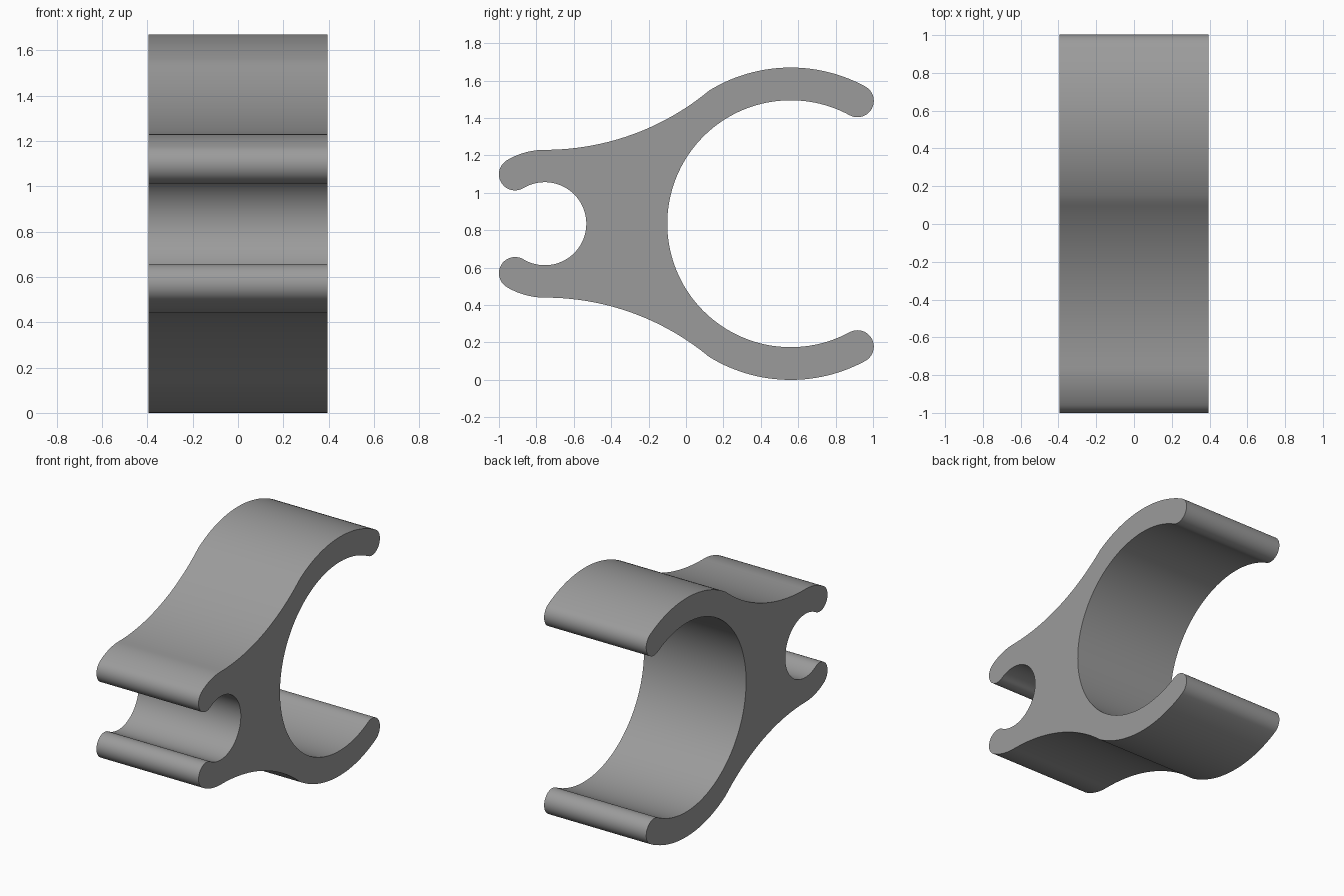
import bpy, bmesh, math
from math import radians, sin, cos

if "Cube" in bpy.data.objects:
    bpy.data.objects.remove(bpy.data.objects["Cube"])

HALF_W = 0.395          # half of the extruded width
MID = 0.835             # height of the symmetry plane
BIG_Y, BIG_IN, BIG_OUT = 0.56, 0.66, 0.835
SMALL_Y, SMALL_IN, SMALL_OUT = -0.755, 0.222, 0.395
BIG_END, SMALL_END, JOIN = 61.5, 121.0, 121.5   # angles in degrees


def arc(cy, cz, r, a0, a1, n):
    """Points on an arc in the side plane, heights relative to the symmetry plane."""
    return [(cy + r * cos(radians(a0 + (a1 - a0) * i / n)),
             cz + r * sin(radians(a0 + (a1 - a0) * i / n))) for i in range(n + 1)]


def tip(cy, r_in, r_out, ang, a0, a1):
    """Rounded end of a jaw."""
    m = (r_in + r_out) / 2
    return arc(cy + m * cos(radians(ang)), m * sin(radians(ang)),
               (r_out - r_in) / 2, a0, a1, 20)


# Upper half outline: large jaw, flared shoulder, small jaw
upper = arc(BIG_Y, 0, BIG_IN, 180, BIG_END, 48)
upper += tip(BIG_Y, BIG_IN, BIG_OUT, BIG_END, BIG_END - 180, BIG_END)[1:]
upper += arc(BIG_Y, 0, BIG_OUT, BIG_END, JOIN, 28)[1:]
jy, jz = upper[-1]
dy, dz = jy - SMALL_Y, jz - SMALL_OUT
R = (dy * dy + dz * dz) / (2 * dz)
sweep = math.degrees(math.asin(dy / R))
upper += arc(SMALL_Y, SMALL_OUT + R, R, -90 + sweep, -90, 28)[1:]
upper += arc(SMALL_Y, 0, SMALL_OUT, 90, SMALL_END, 12)[1:]
upper += tip(SMALL_Y, SMALL_IN, SMALL_OUT, SMALL_END, SMALL_END, SMALL_END + 180)[1:]
upper += arc(SMALL_Y, 0, SMALL_IN, SMALL_END, 0, 36)[1:]

# Mirror to the lower half and close the outline
outline = upper + [(y, -z) for y, z in reversed(upper[1:-1])]

bm = bmesh.new()
face = bm.faces.new([bm.verts.new((-HALF_W, y, z + MID)) for y, z in outline])
ext = bmesh.ops.extrude_face_region(bm, geom=[face])
bmesh.ops.translate(bm, vec=(2 * HALF_W, 0, 0),
                    verts=[g for g in ext["geom"] if isinstance(g, bmesh.types.BMVert)])
bmesh.ops.recalc_face_normals(bm, faces=bm.faces)
mesh = bpy.data.meshes.new("double_clip")
bm.to_mesh(mesh)
bm.free()

clip = bpy.data.objects.new("double_clip", mesh)
bpy.context.collection.objects.link(clip)
grey = bpy.data.materials.new("mid_grey")
grey.diffuse_color = (0.33, 0.33, 0.33, 1)
grey.use_nodes = True
grey.node_tree.nodes["Principled BSDF"].inputs["Base Color"].default_value = grey.diffuse_color
mesh.materials.append(grey)

# Smooth the curved walls, keep the side edges crisp
bpy.context.view_layer.objects.active = clip
clip.select_set(True)
bpy.ops.object.shade_smooth_by_angle(angle=radians(30))
